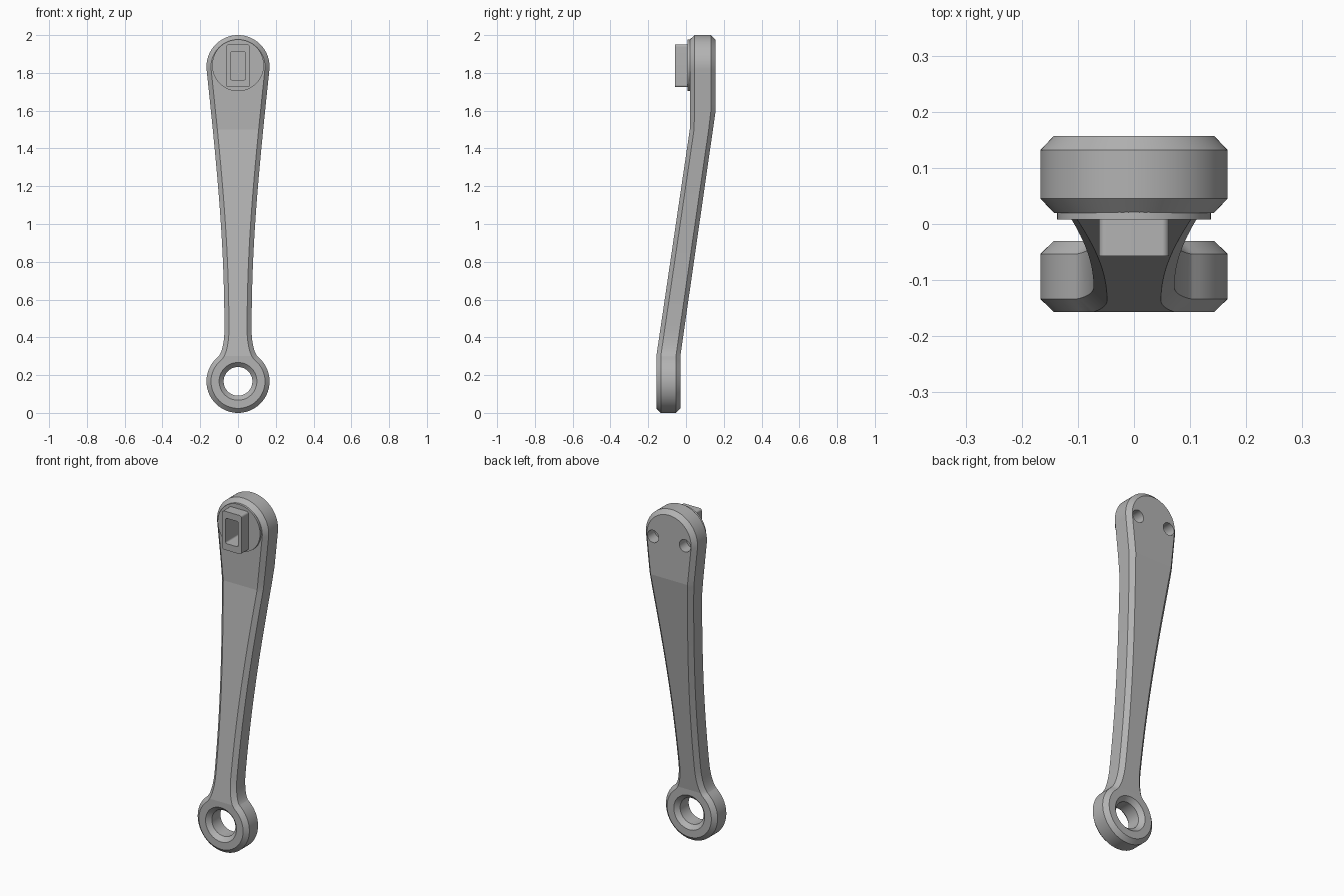
import bpy
import bmesh
from math import sin, cos, pi, radians
from mathutils import Vector, Matrix
from mathutils.geometry import interpolate_bezier

old = bpy.data.objects.get("Cube")
if old:
    bpy.data.objects.remove(old, do_unlink=True)

R = 0.167              # radius of both rounded ends
LOW, HIGH = R, 2 - R   # heights of the end centres
CHAMFER = 0.024

metal = bpy.data.materials.new("grey_metal")
metal.use_nodes = True
metal.diffuse_color = (0.45, 0.45, 0.45, 1)
metal.node_tree.nodes["Principled BSDF"].inputs["Base Color"].default_value = metal.diffuse_color


def make_object(name, bm):
    bmesh.ops.recalc_face_normals(bm, faces=bm.faces)
    mesh = bpy.data.meshes.new(name)
    bm.to_mesh(mesh)
    bm.free()
    mesh.materials.append(metal)
    obj = bpy.data.objects.new(name, mesh)
    bpy.context.collection.objects.link(obj)
    return obj


def lathe(name, profile, x, z, segments=64):
    """Closed solid turned about the y axis from (y, radius) pairs."""
    bm = bmesh.new()
    rings = []
    for y, r in profile:
        angles = [2 * pi * i / segments for i in range(segments)]
        rings.append([bm.verts.new((x + r * cos(a), y, z + r * sin(a))) for a in angles])
    for a, b in zip(rings, rings[1:]):
        for i in range(segments):
            j = (i + 1) % segments
            bm.faces.new((a[i], a[j], b[j], b[i]))
    bm.faces.new(rings[0])
    bm.faces.new(rings[-1])
    return make_object(name, bm)


def rounded_box(name, half_x, half_z, y0, y1, z, radius):
    """Box with its four corners along y rounded."""
    bm = bmesh.new()
    size = Matrix.Diagonal((2 * half_x, y1 - y0, 2 * half_z, 1))
    bmesh.ops.create_cube(bm, size=1, matrix=Matrix.Translation((0, (y0 + y1) / 2, z)) @ size)
    corners = [e for e in bm.edges if abs(e.verts[0].co.y - e.verts[1].co.y) > 0.001]
    bmesh.ops.bevel(bm, geom=corners, offset=radius, segments=14, profile=0.5, affect='EDGES')
    return make_object(name, bm)


def cut(obj, cutter):
    mod = obj.modifiers.new("cut", 'BOOLEAN')
    mod.operation = 'DIFFERENCE'
    mod.solver = 'EXACT'
    mod.object = cutter
    bpy.context.view_layer.objects.active = obj
    bpy.ops.object.modifier_apply(modifier=mod.name)


def ramp(z, z0, z1, y0, y1):
    t = min(max((z - z0) / (z1 - z0), 0), 1)
    return y0 + (y1 - y0) * t


def bezier(points, count):
    a, b, c, d = [Vector((x, z, 0)) for x, z in points]
    return [(p.x, p.y) for p in interpolate_bezier(a, b, c, d, count)]


def arc(cz, start, end, steps):
    angles = [radians(start + (end - start) * i / steps) for i in range(steps + 1)]
    return [(R * cos(a), cz + R * sin(a)) for a in angles]


# Arm outline, right half from top to bottom, then mirrored
top = arc(HIGH, 90, -6, 24)
ring = arc(LOW, 50, -90, 32)
taper = bezier([top[-1], (0.1085, 1.27), (0.072, 0.9), (0.072, 0.44)], 28)
neck = bezier([taper[-1], (0.072, 0.38), (0.084, 0.314), ring[0]], 14)
half = top + taper[1:] + neck[1:] + ring[1:]
outline = half + [(-x, z) for x, z in half[-2:0:-1]]

# Straight chamfered bar with unit-like depth, split at the bends
DEPTH = 0.13
bm = bmesh.new()
front = bm.faces.new([bm.verts.new((x, CHAMFER, z)) for x, z in outline])
extruded = bmesh.ops.extrude_face_region(bm, geom=[front], use_keep_orig=True)
for v in [g for g in extruded["geom"] if isinstance(g, bmesh.types.BMVert)]:
    v.co.y = DEPTH - CHAMFER
bmesh.ops.recalc_face_normals(bm, faces=bm.faces)
caps = [f for f in bm.faces if len(f.verts) > 4]
bmesh.ops.inset_individual(bm, faces=caps, thickness=CHAMFER, depth=0, use_even_offset=True)
for f in caps:
    y = 0 if f.calc_center_median().y < DEPTH / 2 else DEPTH
    for v in f.verts:
        v.co.y = y
for z in (0.3, 1.5, 1.6):
    bmesh.ops.bisect_plane(bm, geom=bm.verts[:] + bm.edges[:] + bm.faces[:],
                           plane_co=(0, 0, z), plane_no=(0, 0, 1))

# Bend the bar backwards towards the top
for v in bm.verts:
    y_front = ramp(v.co.z, 0.3, 1.5, -0.157, 0.02)
    y_back = ramp(v.co.z, 0.3, 1.6, -0.03, 0.157)
    v.co.y = y_front + (y_back - y_front) * v.co.y / DEPTH
arm = make_object("arm", bm)

# Raised round pad and hollow peg on the front
pad = lathe("round_pad", [(0.008, 0.137), (0.025, 0.137)], 0, 1.84)
peg = rounded_box("hollow_peg", 0.062, 0.113, -0.057, 0.03, 1.837, 0.012)

# Cutters: chamfered ring hole, peg pocket, two blind holes at the back
ring_hole = lathe("ring_hole_cutter", [(-0.167, 0.11), (-0.133, 0.076), (-0.054, 0.076),
                                       (-0.02, 0.11)], 0, LOW)
pocket = rounded_box("pocket_cutter", 0.041, 0.074, -0.1, 0.07, 1.837, 0.01)
blind_holes = [lathe("blind_hole_cutter", [(0.09, 0.036), (0.18, 0.036)], side * 0.103, 1.825)
               for side in (-1, 1)]

for cutter in [ring_hole, pocket] + blind_holes:
    cut(arm, cutter)
cut(pad, pocket)
cut(peg, pocket)
for cutter in [ring_hole, pocket] + blind_holes:
    bpy.data.objects.remove(cutter, do_unlink=True)

# Smooth the curves, keep chamfers and bends crisp
for obj in (arm, pad, peg):
    bpy.ops.object.select_all(action='DESELECT')
    obj.select_set(True)
    bpy.context.view_layer.objects.active = obj
    bpy.ops.object.shade_smooth_by_angle(angle=radians(7.5))
